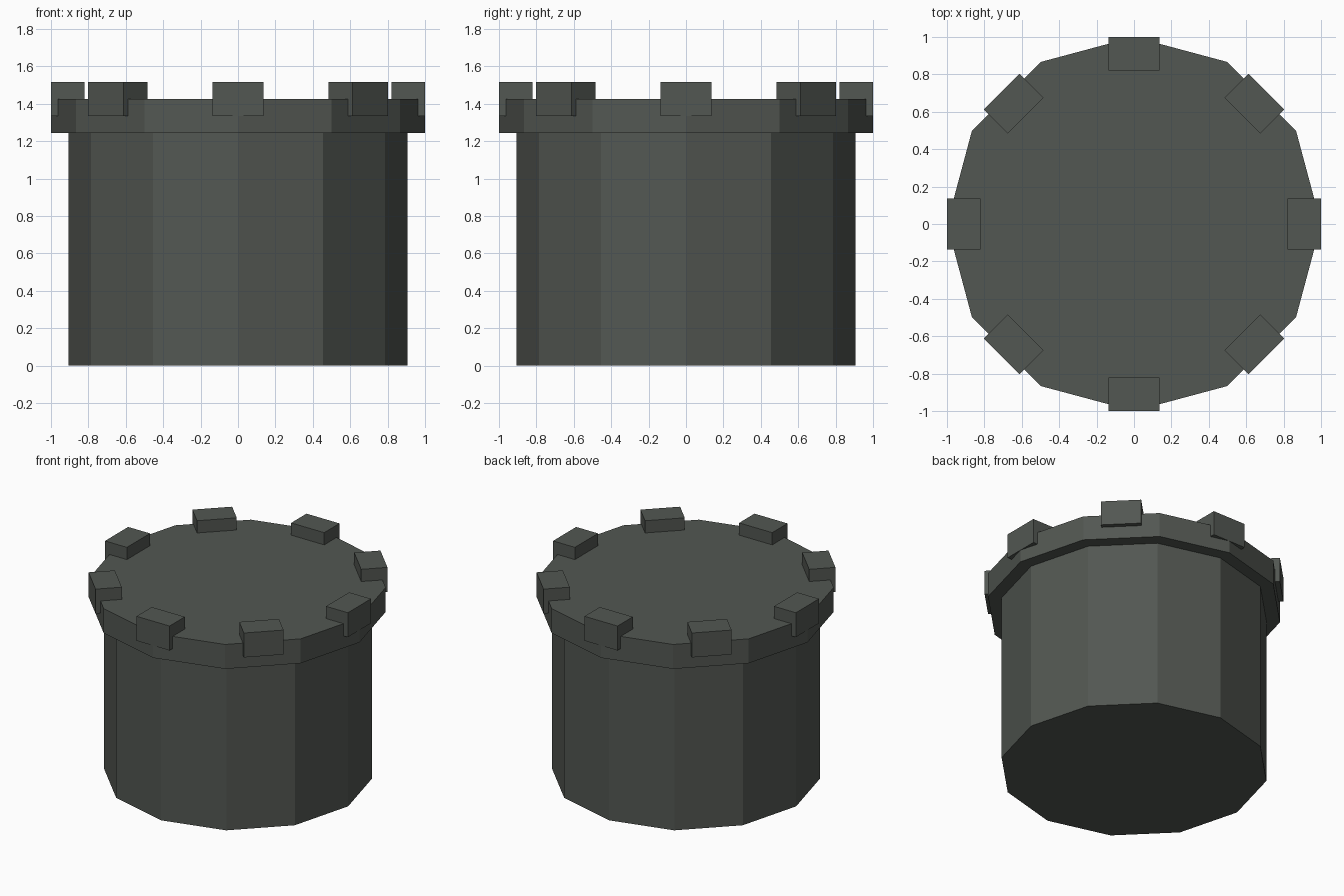
import bpy, bmesh
from math import pi
from mathutils import Matrix

if "Cube" in bpy.data.objects:
    bpy.data.objects.remove(bpy.data.objects["Cube"])

stone = bpy.data.materials.new("dark_stone")
stone.diffuse_color = (0.085, 0.095, 0.084, 1)
stone.use_nodes = True
stone.node_tree.nodes["Principled BSDF"].inputs["Base Color"].default_value = stone.diffuse_color
SIDES = 12


def finish(name, bm):
    mesh = bpy.data.meshes.new(name)
    bm.to_mesh(mesh)
    bm.free()
    mesh.materials.append(stone)
    obj = bpy.data.objects.new(name, mesh)
    bpy.context.collection.objects.link(obj)
    return obj


def ring(bm, r, z):
    return [bm.verts.new(Matrix.Rotation(2 * pi * i / SIDES, 3, 'Z') @ Matrix.Translation((r, 0, z)).translation)
            for i in range(SIDES)]


# Tower: twelve-sided wall stepping out into a wider rim
bm = bmesh.new()
rings = [ring(bm, r, z) for r, z in ((0.907, 0), (0.907, 1.245), (1, 1.245), (1, 1.427))]
for low, high in zip(rings, rings[1:]):
    for i in range(SIDES):
        j = (i + 1) % SIDES
        bm.faces.new((low[i], low[j], high[j], high[i]))
bm.faces.new(rings[0][::-1])
bm.faces.new(rings[-1])
bmesh.ops.recalc_face_normals(bm, faces=bm.faces)
finish("tower_wall", bm)

# Eight battlement blocks around the rim
for k in range(8):
    bm = bmesh.new()
    place = (Matrix.Rotation(k * pi / 4, 4, 'Z')
             @ Matrix.Translation((0.91, 0, 1.427))
             @ Matrix.Diagonal((0.18, 0.272, 0.182, 1)))
    bmesh.ops.create_cube(bm, size=1, matrix=place)
    finish(f"battlement_{k + 1}", bm)
